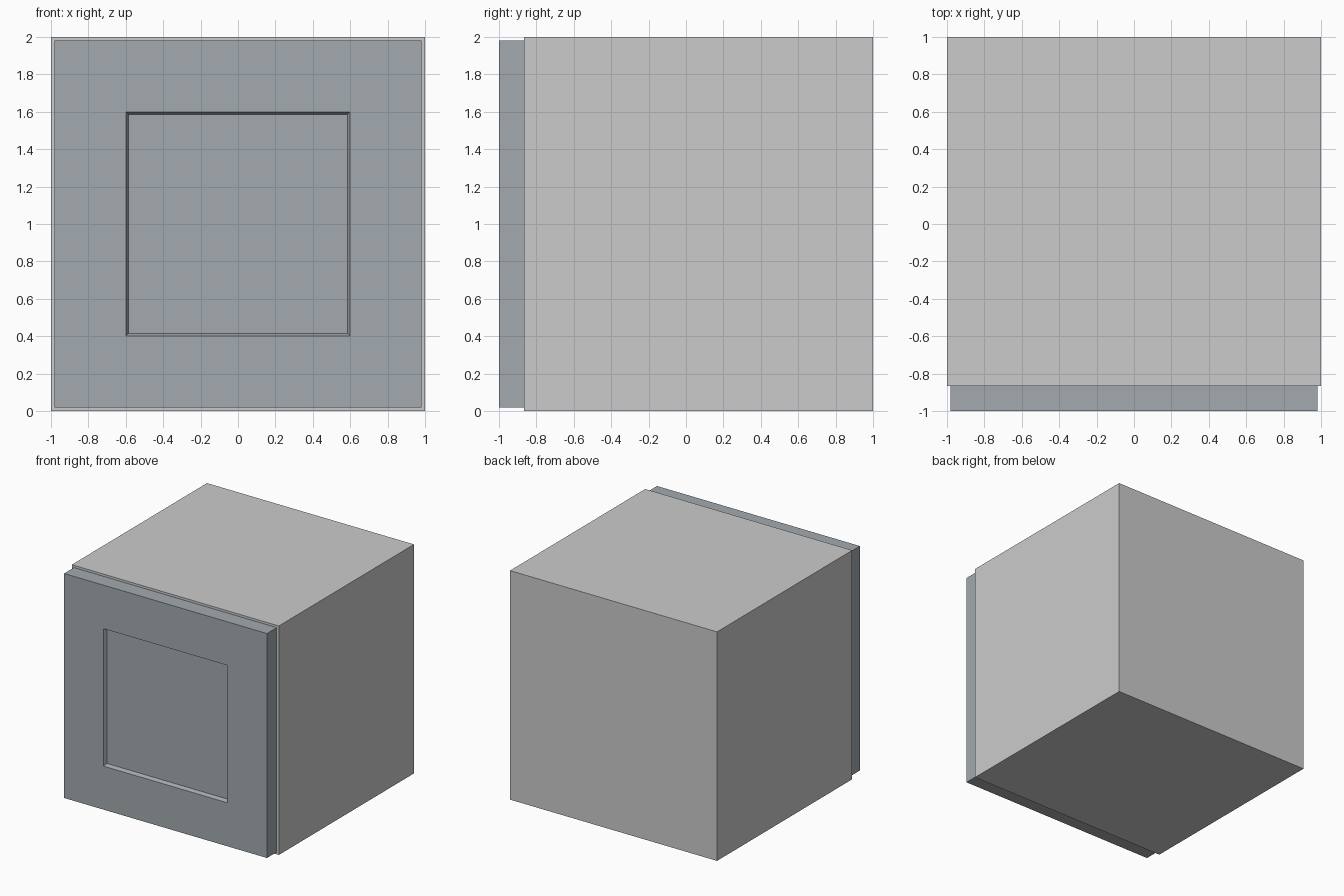
import bpy, bmesh

if "Cube" in bpy.data.objects:
    bpy.data.objects.remove(bpy.data.objects["Cube"])

T = 0.12          # board thickness
FRONT = -0.865    # front edge of the carcass


def make_object(name, bm, mat=None):
    bmesh.ops.recalc_face_normals(bm, faces=bm.faces)
    mesh = bpy.data.meshes.new(name)
    bm.to_mesh(mesh)
    bm.free()
    obj = bpy.data.objects.new(name, mesh)
    bpy.context.collection.objects.link(obj)
    if mat:
        mesh.materials.append(mat)
    return obj


def extruded(name, profile, x0, x1, mat=None):
    """Extrude a closed (y, z) profile along x."""
    bm = bmesh.new()
    face = bm.faces.new([bm.verts.new((x0, y, z)) for y, z in profile])
    ext = bmesh.ops.extrude_face_region(bm, geom=[face])["geom"]
    bmesh.ops.translate(bm, vec=(x1 - x0, 0, 0),
                        verts=[v for v in ext if isinstance(v, bmesh.types.BMVert)])
    return make_object(name, bm, mat)


def rect(y0, y1, z0, z1):
    return [(y0, z0), (y1, z0), (y1, z1), (y0, z1)]


# Side boards
for name, s in (("left_side", -1), ("right_side", 1)):
    extruded(name, rect(FRONT, 1, 0, 2), s * (1 - T), s)

# Bottom, back and top boards as one U-shaped shell
extruded("bottom_back_top",
         [(FRONT, 0), (1, 0), (1, 2), (FRONT, 2),
          (FRONT, 2 - T), (1 - T, 2 - T), (1 - T, T), (FRONT, T)],
         -1 + T, 1 - T)

# Door: slab with a recessed centre panel, lofted from square rings
paint = bpy.data.materials.new("door_paint")
paint.diffuse_color = (0.36, 0.40, 0.42, 1)
paint.use_nodes = True
paint.node_tree.nodes["Principled BSDF"].inputs["Base Color"].default_value = paint.diffuse_color

bm = bmesh.new()
rings = []
for half, y in ((0.98, FRONT), (0.98, -1), (0.6, -1), (0.585, -0.97)):
    rings.append([bm.verts.new((half * x, y, 1 + half * z))
                  for x, z in ((-1, -1), (1, -1), (1, 1), (-1, 1))])
for a, b in zip(rings, rings[1:]):
    for i in range(4):
        j = (i + 1) % 4
        bm.faces.new((a[i], a[j], b[j], b[i]))
bm.faces.new(rings[0])
bm.faces.new(rings[-1])
make_object("door", bm, paint)
